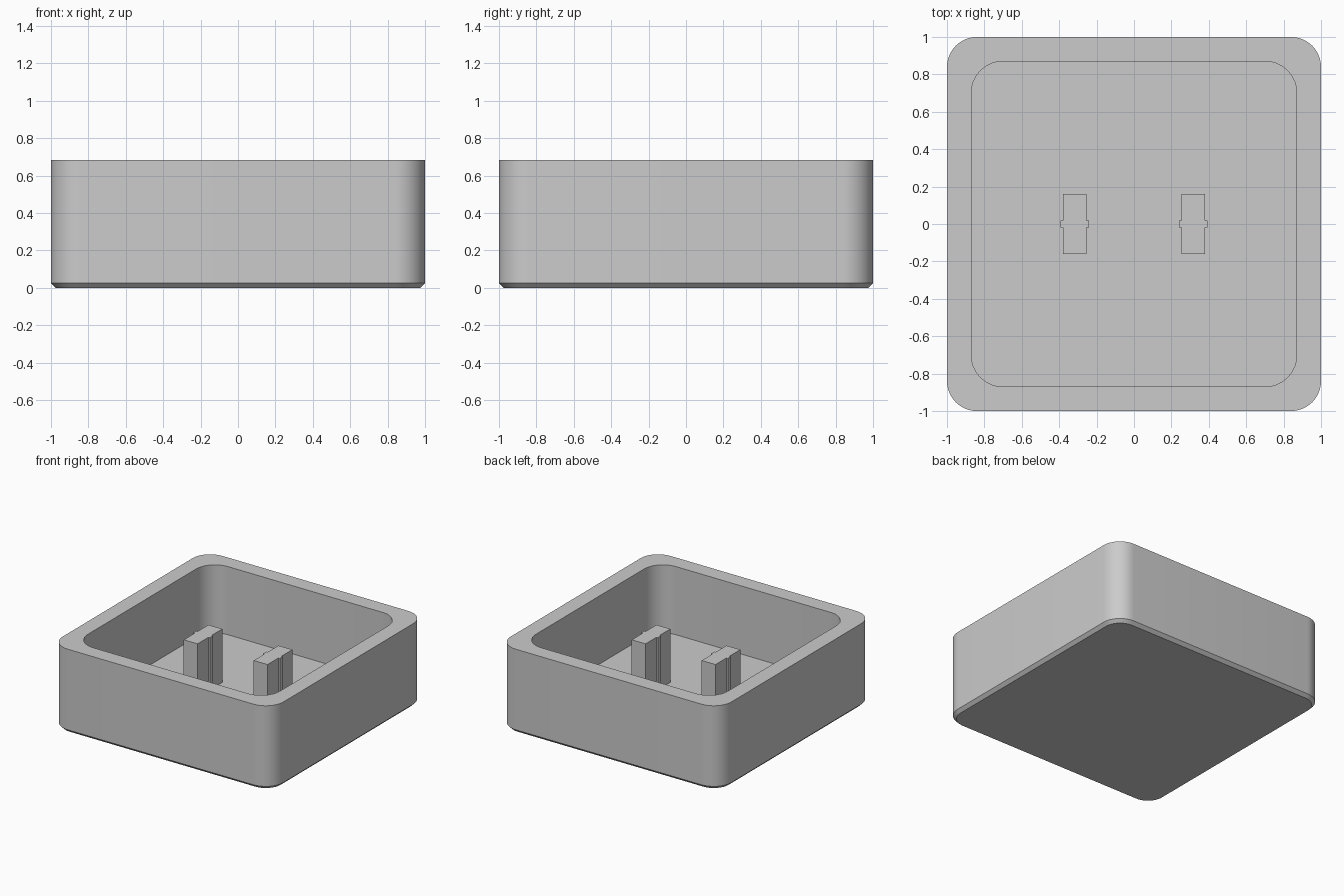
import bpy, bmesh, math

if "Cube" in bpy.data.objects:
    bpy.data.objects.remove(bpy.data.objects["Cube"])

H, FLOOR, STEM_TOP = 0.685, 0.127, 0.565

gray = bpy.data.materials.new("light_gray")
gray.diffuse_color = (0.6, 0.6, 0.6, 1)
gray.use_nodes = True
gray.node_tree.nodes["Principled BSDF"].inputs["Base Color"].default_value = gray.diffuse_color


def rounded_square(half, radius, steps=12):
    """Counter-clockwise outline with round corners."""
    pts = []
    for q in range(4):
        mid = math.radians(45 + 90 * q)
        cx = math.copysign(half - radius, math.cos(mid))
        cy = math.copysign(half - radius, math.sin(mid))
        for i in range(steps + 1):
            a = math.radians(90 * (q + i / steps))
            pts.append((cx + radius * math.cos(a), cy + radius * math.sin(a)))
    return pts


def loft(name, rings):
    """Skin a closed solid through (outline, z) rings of equal point count."""
    bm = bmesh.new()
    loops = [[bm.verts.new((x, y, z)) for x, y in outline] for outline, z in rings]
    n = len(loops[0])
    for a, b in zip(loops, loops[1:]):
        for i in range(n):
            j = (i + 1) % n
            bm.faces.new((a[i], a[j], b[j], b[i]))
    bm.faces.new(loops[0][::-1])
    bm.faces.new(loops[-1])
    bmesh.ops.recalc_face_normals(bm, faces=bm.faces)
    mesh = bpy.data.meshes.new(name)
    bm.to_mesh(mesh)
    bm.free()
    mesh.materials.append(gray)
    obj = bpy.data.objects.new(name, mesh)
    bpy.context.collection.objects.link(obj)
    return obj


# Open shell: chamfered base, outer wall, flat rim, inner wall, inner floor
shell = loft("shell", [
    (rounded_square(0.975, 0.135), 0),
    (rounded_square(1.0, 0.16), 0.025),
    (rounded_square(1.0, 0.16), H),
    (rounded_square(0.87, 0.17), H),
    (rounded_square(0.87, 0.17), FLOOR),
])
bpy.context.view_layer.objects.active = shell
shell.select_set(True)
bpy.ops.object.shade_smooth_by_angle(angle=math.radians(30))

# Two mounting prongs with a narrow rib on each side
W, L, RW, RL = 0.0625, 0.16, 0.076, 0.02
half = [(W, -L), (W, -RL), (RW, -RL), (RW, RL), (W, RL), (W, L)]
for side, cx in (("left", -0.317), ("right", 0.317)):
    outline = [(cx + x, y) for x, y in half] + [(cx - x, -y) for x, y in half]
    loft(side + "_prong", [(outline, FLOOR - 0.01), (outline, STEM_TOP)])
